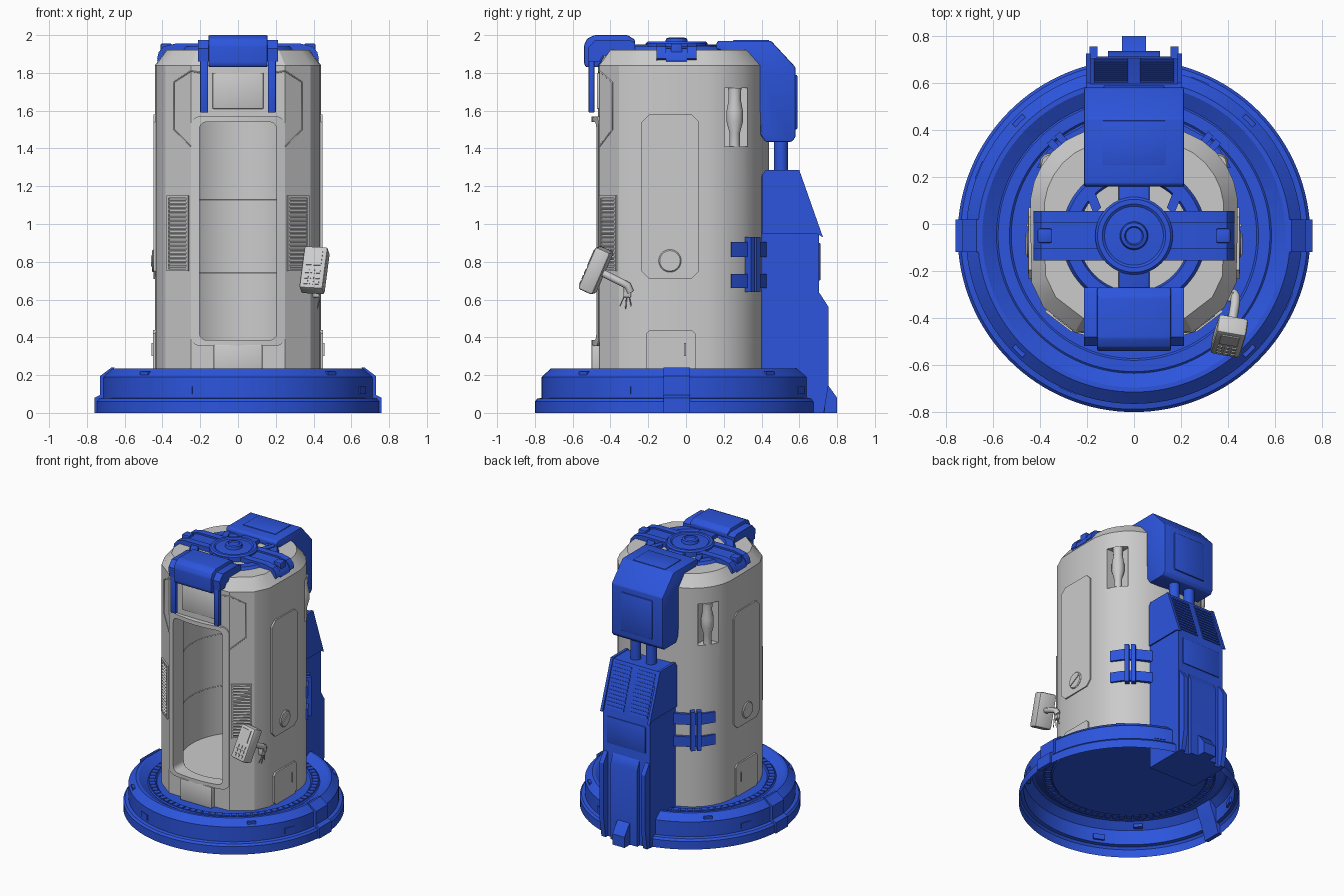
import bpy, bmesh, math
from mathutils import Matrix

if "Cube" in bpy.data.objects:
    bpy.data.objects.remove(bpy.data.objects["Cube"])

BLUE = bpy.data.materials.new("blue_paint")
BLUE.diffuse_color = (0.025, 0.09, 0.72, 1)
BLUE.use_nodes = True
BLUE.node_tree.nodes["Principled BSDF"].inputs["Base Color"].default_value = BLUE.diffuse_color
CY = -0.05  # centre of the round base and roof hub


def finish(name, bm, mat=None, mirror=False, bevel=0, M=None, angle=30):
    if bevel:
        bmesh.ops.bevel(bm, geom=bm.edges[:], offset=bevel, segments=2, affect='EDGES', profile=0.5)
    if M:
        bm.transform(M)
    bmesh.ops.recalc_face_normals(bm, faces=bm.faces[:])
    me = bpy.data.meshes.new(name)
    bm.to_mesh(me)
    bm.free()
    me.shade_smooth()
    me.set_sharp_from_angle(angle=math.radians(angle))
    ob = bpy.data.objects.new(name, me)
    bpy.context.collection.objects.link(ob)
    if mat:
        me.materials.append(mat)
    if mirror:
        ob.modifiers.new("Mirror", 'MIRROR')
    return ob


def add_box(bm, x0, x1, y0, y1, z0, z1, M=Matrix()):
    T = Matrix.Translation(((x0 + x1) / 2, (y0 + y1) / 2, (z0 + z1) / 2))
    bmesh.ops.create_cube(bm, size=1, matrix=M @ T @ Matrix.Diagonal((x1 - x0, y1 - y0, z1 - z0, 1)))


def box(name, x0, x1, y0, y1, z0, z1, mat=None, **k):
    bm = bmesh.new()
    add_box(bm, x0, x1, y0, y1, z0, z1)
    return finish(name, bm, mat, **k)


def prism(name, pts, axis, a, b, mat=None, **k):
    put = {'X': lambda p, d: (d, *p), 'Y': lambda p, d: (p[0], d, p[1]), 'Z': lambda p, d: (*p, d)}[axis]
    bm = bmesh.new()
    lo, hi = ([bm.verts.new(put(p, d)) for p in pts] for d in (a, b))
    bm.faces.new(lo)
    bm.faces.new(hi)
    for i in range(len(pts)):
        j = (i + 1) % len(pts)
        bm.faces.new((lo[i], lo[j], hi[j], hi[i]))
    return finish(name, bm, mat, **k)


def lathe(name, prof, M, mat=None, n=96, **k):
    bm = bmesh.new()
    vs = [bm.verts.new((r, 0, z)) for r, z in prof]
    es = [bm.edges.new(p) for p in zip(vs, vs[1:])]
    bmesh.ops.spin(bm, geom=vs + es, cent=(0, 0, 0), axis=(0, 0, 1), angle=2 * math.pi, steps=n)
    bmesh.ops.remove_doubles(bm, verts=bm.verts[:], dist=1e-4)
    return finish(name, bm, mat, M=M, **k)


def tube(name, pts, r, mirror=False):
    cu = bpy.data.curves.new(name, 'CURVE')
    cu.dimensions = '3D'
    cu.bevel_depth, cu.bevel_resolution, cu.use_fill_caps = r, 2, True
    sp = cu.splines.new('POLY')
    sp.points.add(len(pts) - 1)
    for p, q in zip(sp.points, pts):
        p.co = (*q, 1)
    ob = bpy.data.objects.new(name, cu)
    bpy.context.collection.objects.link(ob)
    if mirror:
        ob.modifiers.new("Mirror", 'MIRROR')


HUB = Matrix.Translation((0, CY, 0))
# Booth outline: right half, front to back
HALF = [(0, -0.465), (0.25, -0.458), (0.385, -0.355), (0.435, -0.25), (0.44, -0.05), (0.44, 0.11), (0.425, 0.18),
        (0.395, 0.245), (0.35, 0.305), (0.29, 0.355), (0.21, 0.394), (0.11, 0.427), (0, 0.44)]
RING = HALF + [(-x, y) for x, y in HALF[-2:0:-1]]


def front_y(x):
    x = abs(x)
    for (a, ya), (b, yb) in zip(HALF, HALF[1:]):
        if a <= x <= b:
            return ya + (yb - ya) * (x - a) / (b - a)


def rounded(x, z0, z1, r, n=6):
    pts = []
    for cx, cz, a0 in ((x - r, z1 - r, 0), (r - x, z1 - r, 90), (r - x, z0 + r, 180), (x - r, z0 + r, 270)):
        pts += [(cx + r * math.cos(math.radians(a0 + 90 * i / n)), cz + r * math.sin(math.radians(a0 + 90 * i / n)))
                for i in range(n + 1)]
        if a0 in (0, 180):  # extra points so the edge can bow outward
            s = 1 if a0 == 0 else -1
            pts += [(s * (x - r) * t, z1 if s > 0 else z0) for t in (0.7, 0.35, 0, -0.35, -0.7)]
    return pts


# Booth shell with hollow cabin, doorway and bottle niches
bm = bmesh.new()
loops = []
for z, s in ((0.202, 1), (1.84, 1), (1.92, 0.865)):
    loops.append([bm.verts.new((x * s, (y + 0.03) * s - 0.03, z)) for x, y in RING])
for lo, hi in zip(loops, loops[1:]):
    for i in range(len(RING)):
        j = (i + 1) % len(RING)
        bm.faces.new((lo[i], lo[j], hi[j], hi[i]))
bm.faces.new(loops[0])
bm.faces.new(loops[-1])
booth = finish("booth_shell", bm)
bm = bmesh.new()
bmesh.ops.create_cone(bm, cap_ends=True, segments=64, radius1=1, radius2=1, depth=1,
                      matrix=Matrix.Translation((0, -0.03, 1.0)) @ Matrix.Diagonal((0.36, 0.39, 1.24, 1)))
cutters = [finish("cabin_cutter", bm), prism("door_cutter", rounded(0.205, 0.385, 1.54, 0.04), 'Y', -0.7, -0.15)]
for s in (-1, 1):
    cutters.append(box("niche_cutter", *sorted((s * 0.31, s * 0.5)), 0.205, 0.325, 1.41, 1.72))
bpy.context.view_layer.objects.active = booth
for c in cutters:
    m = booth.modifiers.new("Cut", 'BOOLEAN')
    m.operation, m.object, m.solver = 'DIFFERENCE', c, 'EXACT'
    bpy.ops.object.modifier_apply(modifier=m.name)
    bpy.data.objects.remove(c)
booth.data.set_sharp_from_angle(angle=math.radians(25))

# Door frame bowing out from the flat front
bm = bmesh.new()
outer, inner = rounded(0.25, 0.355, 1.57, 0.05), rounded(0.205, 0.385, 1.54, 0.04)
rows = [[bm.verts.new((x, -0.44 if back else -0.462 - 0.038 * (1 - (x / 0.25) ** 2), z)) for x, z in pts]
        for pts, back in ((outer, 1), (outer, 0), (inner, 0), (inner, 1))]
for a, b in zip(rows, rows[1:] + rows[:1]):
    for i in range(len(a)):
        j = (i + 1) % len(a)
        bm.faces.new((a[i], a[j], b[j], b[i]))
finish("door_frame", bm)
box("door_step", -0.13, 0.13, -0.5, -0.44, 0.2, 0.36, bevel=0.006)
box("sign_panel", -0.135, 0.135, -0.472, -0.44, 1.61, 1.80, bevel=0.005)
for z in (0.74, 1.13):  # seams inside the cabin
    tube("cabin_seam", [(0.36 * math.cos(a), -0.03 + 0.39 * math.sin(a), z)
                        for a in [math.radians(-50 + 280 * i / 40) for i in range(41)]], 0.003)
# Panel seam on the angled front
seam = [(0.19, 1.80), (0.25, 1.81), (0.34, 1.75), (0.34, 1.50), (0.25, 1.41)]
tube("front_seam", [(x, front_y(x), z) for x, z in seam], 0.004, mirror=True)

# Louvred vents on the angled front faces
V = Matrix.Translation((0.315, -0.407, 0.95)) @ Matrix.Rotation(math.atan2(0.103, 0.135), 4, 'Z')
bm = bmesh.new()
for s in (-1, 1):
    add_box(bm, s * 0.065 - 0.006, s * 0.065 + 0.006, -0.012, 0.01, -0.2, 0.2, V)
    add_box(bm, -0.059, 0.059, -0.012, 0.01, s * 0.194 - 0.006, s * 0.194 + 0.006, V)
for i in range(17):
    T = V @ Matrix.Translation((0, 0, -0.176 + i * 0.022)) @ Matrix.Rotation(0.5, 4, 'X')
    add_box(bm, -0.059, 0.059, -0.01, 0.01, -0.005, 0.005, T)
finish("side_vents", bm, mirror=True)


# Side panels, lock discs, hatches and bottles
def cut_rect(y0, y1, z0, z1, c):
    return [(y0 + c, z0), (y1 - c, z0), (y1, z0 + c), (y1, z1 - c), (y1 - c, z1), (y0 + c, z1), (y0, z1 - c), (y0, z0 + c)]


prism("side_panel", cut_rect(-0.235, 0.07, 0.71, 1.58, 0.04), 'X', 0.43, 0.448, mirror=True)
prism("side_hatch", cut_rect(-0.21, 0.05, 0.2, 0.44, 0.02), 'X', 0.425, 0.45, mirror=True)
box("hatch_handle", 0.44, 0.458, -0.01, 0.0, 0.3, 0.37, mirror=True)
disc = Matrix.Translation((0.44, -0.085, 0.805)) @ Matrix.Rotation(math.pi / 2, 4, 'Y')
lathe("lock_disc", [(0, 0.016), (0.054, 0.016), (0.06, 0.01), (0.06, 0)], disc, n=32, mirror=True)
box("lock_slot", -0.004, 0.006, -0.05, 0.05, -0.006, 0.006, mirror=True,
    M=Matrix.Translation((0.455, -0.085, 0.805)) @ Matrix.Rotation(0.5, 4, 'X'))
lathe("bottle", [(0, 1.41), (0.027, 1.41), (0.027, 1.48), (0.043, 1.54), (0.043, 1.6), (0.032, 1.66), (0.035, 1.72),
                 (0, 1.72)], Matrix.Translation((0.358, 0.258, 0)), n=24, mirror=True)

# Control pad on its arm
P = Matrix.Translation((0.405, -0.477, 0.755)) @ Matrix.Rotation(-0.15, 4, 'Z') @ Matrix.Rotation(-0.42, 4, 'X') \
    @ Matrix.Rotation(0.06, 4, 'Y')
box("control_pad", -0.064, 0.064, -0.043, 0.043, -0.122, 0.122, bevel=0.014, M=P)
bm = bmesh.new()
add_box(bm, -0.04, 0.04, -0.048, -0.03, 0.01, 0.1, P)
for i in range(3):
    for j in range(3):
        add_box(bm, -0.04 + i * 0.03, -0.02 + i * 0.03, -0.048, -0.03, -0.1 + j * 0.032, -0.08 + j * 0.032, P)
finish("pad_screen_and_keys", bm)
tube("pad_arm", [(0.41, -0.45, 0.745), (0.42, -0.40, 0.72), (0.43, -0.34, 0.69), (0.432, -0.31, 0.675),
                 (0.425, -0.295, 0.64)], 0.02)
box("arm_socket", 0.395, 0.435, -0.33, -0.29, 0.61, 0.68, bevel=0.008)
for d in (-0.015, 0, 0.015):
    tube("pad_cable", [(0.425, -0.31 + d, 0.66), (0.432, -0.315 + d, 0.61), (0.42, -0.32 + 2 * d, 0.55 + abs(d))], 0.003)

# Round base: open shell underneath
lathe("base", [(0.75, 0), (0.75, 0.06), (0.738, 0.075), (0.715, 0.08), (0.715, 0.19), (0.665, 0.235), (0.645, 0.235),
               (0.585, 0.2), (0.578, 0.206), (0.53, 0.206), (0.522, 0.198), (0, 0.198)], HUB, BLUE, n=128)
bm = bmesh.new()
for i in range(72):
    add_box(bm, 0.534, 0.574, -0.019, 0.019, 0.2, 0.211, HUB @ Matrix.Rotation(2 * math.pi * i / 72, 4, 'Z'))
for a in (45, 135, 225, 315):
    M = HUB @ Matrix.Rotation(math.radians(a), 4, 'Z')
    add_box(bm, 0.672, 0.702, -0.03, 0.03, 0.195, 0.218, M)
    add_box(bm, 0.70, 0.719, -0.04, 0.04, 0.1, 0.14, M @ Matrix.Rotation(math.radians(22), 4, 'Z'))
finish("base_studs", bm, BLUE)
prism("base_bracket", [(0.66, 0.2), (0.655, 0.24), (0.67, 0.24), (0.73, 0.195), (0.73, 0.095), (0.76, 0.08), (0.76, 0),
                       (0.73, 0), (0.70, 0.1)], 'Y', -0.12, 0.02, BLUE, mirror=True)

# Roof cross, ring and hub
lathe("roof_ring", [(0.235, 1.915), (0.245, 1.94), (0.295, 1.94), (0.31, 1.915)], HUB, BLUE, n=64)
arm = [(0, 1.91), (0.37, 1.915), (0.415, 1.865), (0.428, 1.875), (0.42, 1.91), (0.395, 1.94), (0.33, 1.955), (0, 1.955)]
for y0, y1 in ((-0.155, -0.105), (0.005, 0.055)):
    prism("roof_rail", arm, 'Y', y0, y1, BLUE, mirror=True)
prism("roof_arm", [(x, z - 0.012) for x, z in arm], 'Y', -0.105, 0.005, BLUE, mirror=True)
box("arm_latch", 0.35, 0.41, -0.08, -0.02, 1.89, 1.955, BLUE, bevel=0.006, mirror=True)
box("roof_spine", -0.065, 0.065, -0.3, 0.25, 1.9, 1.95, BLUE, bevel=0.006)
prism("roof_brace", [(0.14, 0.07), (0.17, 0.04), (0.21, 0.14), (0.18, 0.17)], 'Z', 1.91, 1.945, BLUE, mirror=True)
lathe("roof_hub", [(0.165, 1.91), (0.165, 1.955), (0.155, 1.965), (0.135, 1.965), (0.125, 1.958), (0.06, 1.962),
                   (0.055, 1.982), (0.04, 1.987), (0.035, 1.978), (0, 1.978)], HUB, BLUE, n=64)

# Front hood and its hanging legs
hood = [(-0.27, 1.975), (-0.27, 1.94), (-0.43, 1.91), (-0.46, 1.83), (-0.53, 1.83), (-0.54, 1.85), (-0.54, 1.945),
        (-0.525, 1.98), (-0.485, 2.0), (-0.31, 2.0)]
prism("front_hood", hood, 'X', -0.157, 0.157, BLUE, bevel=0.008)
prism("hood_shoulder", [(-0.27, 1.96), (-0.27, 1.92), (-0.44, 1.89), (-0.46, 1.86), (-0.515, 1.86), (-0.52, 1.93),
                        (-0.48, 1.975), (-0.3, 1.975)], 'X', 0.15, 0.212, BLUE, mirror=True)
box("hood_leg", 0.158, 0.2, -0.515, -0.485, 1.59, 1.88, BLUE, bevel=0.004, mirror=True)

# Rear upper unit
prism("rear_head", [(0.16, 1.955), (0.17, 1.97), (0.45, 1.97), (0.58, 1.83), (0.58, 1.46), (0.56, 1.435), (0.42, 1.435),
                    (0.39, 1.48), (0.39, 1.84), (0.22, 1.92), (0.16, 1.92)], 'X', -0.213, 0.213, BLUE, bevel=0.008)
box("rear_head_panel", -0.13, 0.13, 0.57, 0.59, 1.50, 1.79, BLUE, bevel=0.008)
box("top_panel", -0.135, 0.135, 0.25, 0.44, 1.96, 1.975, BLUE, bevel=0.004)
lathe("strut", [(0.037, 1.26), (0.037, 1.45)], Matrix.Translation((0.065, 0.503, 0)), BLUE, n=24, mirror=True)

# Rear tower with sloped vents, column and foot
prism("rear_tower", [(0.4, 0.0), (0.4, 1.25), (0.425, 1.28), (0.595, 1.28), (0.705, 0.945), (0.705, 0)], 'X',
      -0.195, 0.195, BLUE)
prism("tower_cowl", [(0.402, 0.95), (0.402, 1.26), (0.42, 1.285), (0.6, 1.285), (0.725, 0.93), (0.69, 0.95)], 'X',
      0.185, 0.205, BLUE, mirror=True)
bm = bmesh.new()
for i in range(12):
    t = (i + 1) / 13
    T = Matrix.Translation((0, 0.597 + 0.11 * t, 1.275 - 0.33 * t)) @ Matrix.Rotation(0.32, 4, 'X')
    add_box(bm, 0.025, 0.17, -0.01, 0.005, -0.008, 0.008, T)
finish("tower_louvres", bm, BLUE, mirror=True)
prism("tower_column", [(0.69, 0), (0.69, 0.65), (0.71, 0.63), (0.735, 0.57), (0.735, 0.0)], 'X', -0.11, 0.11, BLUE)
prism("tower_fin", [(0.69, 0), (0.69, 0.64), (0.71, 0.63), (0.755, 0.56), (0.755, 0.15), (0.73, 0.0)], 'X', 0.155, 0.19,
      BLUE, mirror=True)
box("tower_plate", -0.16, 0.16, 0.69, 0.712, 0.7, 0.9, BLUE, bevel=0.006)
prism("tower_foot", [(0.72, 0), (0.72, 0.17), (0.75, 0.15), (0.8, 0.08), (0.8, 0)], 'X', -0.05, 0.05, BLUE)

# Clamps holding the tower to the booth
band = [(0.413, 0.24), (0.367, 0.312), (0.303, 0.37), (0.19, 0.43), (0.18, 0.39), (0.28, 0.345), (0.34, 0.295), (0.385, 0.235)]
for z0, z1 in ((0.66, 0.735), (0.825, 0.905)):
    prism("clamp_band", band, 'Z', z0, z1, BLUE, mirror=True)
for d in (-0.022, 0.022):
    box("clamp_bar", -0.024, 0.022, d - 0.015, d + 0.015, 0.64, 0.93, BLUE, mirror=True,
        M=Matrix.Translation((0.328, 0.352, 0)) @ Matrix.Rotation(0.82, 4, 'Z'))
